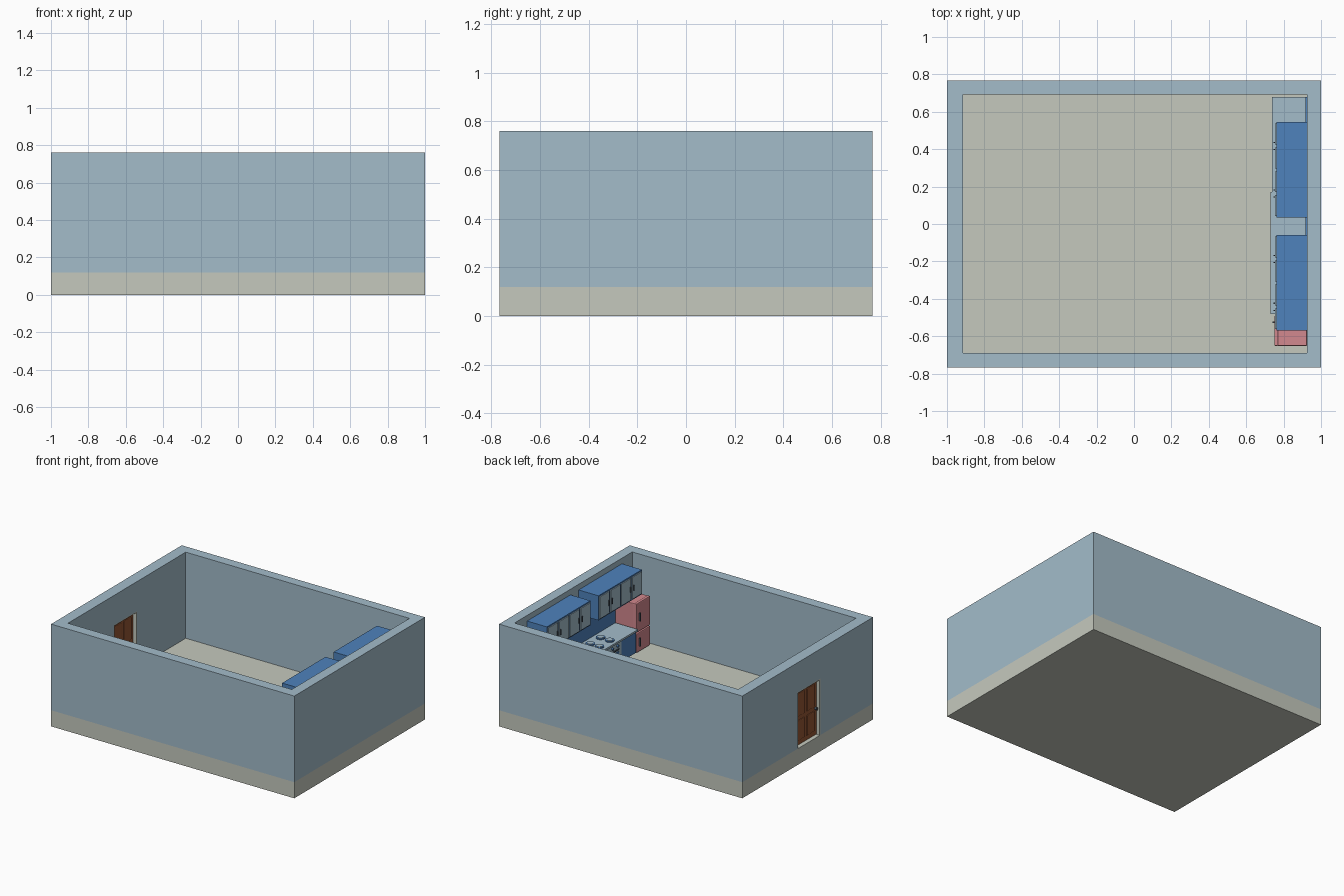
import bpy
import bmesh
from mathutils import Matrix, Vector

cube = bpy.data.objects.get("Cube")
if cube:
    bpy.data.objects.remove(cube, do_unlink=True)


def material(name, srgb):
    rgb = [(c / 255 / 12.92) if c < 11 else ((c / 255 + 0.055) / 1.055) ** 2.4 for c in srgb]
    m = bpy.data.materials.new(name)
    m.use_nodes = True
    m.diffuse_color = (*rgb, 1)
    m.node_tree.nodes["Principled BSDF"].inputs["Base Color"].default_value = (*rgb, 1)
    return m


pale_blue = material("pale_blue", (163, 188, 202))
cream = material("cream", (197, 201, 190))
blue = material("cabinet_blue", (78, 130, 188))
pink = material("fridge_pink", (210, 136, 142))
brown = material("door_brown", (148, 86, 52))
dark = material("dark_metal", (70, 80, 92))


def finish(name, bm, mat):
    mesh = bpy.data.meshes.new(name)
    bm.to_mesh(mesh)
    bm.free()
    mesh.materials.append(mat)
    obj = bpy.data.objects.new(name, mesh)
    bpy.context.collection.objects.link(obj)
    return obj


def box(name, x, y, z, mat, bevel=0):
    """Box from (low, high) pairs on each axis."""
    bm = bmesh.new()
    bmesh.ops.create_cube(bm, size=1)
    size = Vector((x[1] - x[0], y[1] - y[0], z[1] - z[0]))
    mid = Vector((x[0] + x[1], y[0] + y[1], z[0] + z[1])) / 2
    bmesh.ops.transform(bm, matrix=Matrix.Translation(mid) @ Matrix.Diagonal((*size, 1)), verts=bm.verts)
    if bevel:
        bmesh.ops.bevel(bm, geom=bm.edges[:], offset=bevel, segments=2, affect="EDGES", profile=0.5)
    return finish(name, bm, mat)


def disc(name, centre, radius, depth, mat, sideways=False):
    bm = bmesh.new()
    turn = Matrix.Rotation(1.5708, 4, "Y") if sideways else Matrix()
    bmesh.ops.create_cone(bm, cap_ends=True, segments=16, radius1=radius, radius2=radius,
                          depth=depth, matrix=Matrix.Translation(centre) @ turn)
    return finish(name, bm, mat)


def cut(target, cutter):
    cutter.hide_render = True
    mod = target.modifiers.new("cut", "BOOLEAN")
    mod.operation = "DIFFERENCE"
    mod.object = cutter
    bpy.context.view_layer.objects.active = target
    bpy.ops.object.modifier_apply(modifier=mod.name)
    bpy.data.objects.remove(cutter, do_unlink=True)


# Room shell: floor slab and four walls with a doorway
FLOOR, TOP, WALL = 0.12, 0.76, 0.925
box("floor", (-1, 1), (-0.767, 0.767), (0, FLOOR), cream)
walls = box("walls", (-1, 1), (-0.767, 0.767), (FLOOR, TOP), pale_blue)
cut(walls, box("room_cutter", (-0.915, WALL), (-0.69, 0.693), (0, 1), pale_blue))
cut(walls, box("doorway_cutter", (-1.1, -0.8), (-0.15, 0.12), (0, 0.54), pale_blue))

# Door with jambs and four raised panels on both sides
for side, y in (("right", -0.15), ("left", 0.112)):
    box("door_jamb_" + side, (-1, -0.915), (y, y + 0.008), (FLOOR, 0.54), cream)
box("door_head", (-1, -0.915), (-0.142, 0.112), (0.532, 0.54), cream)
box("door_leaf", (-0.972, -0.943), (-0.142, 0.112), (FLOOR + 0.003, 0.532), brown)
for y in (-0.118, 0.0):
    for z, h in ((0.155, 0.15), (0.335, 0.17)):
        box("door_panel", (-0.978, -0.937), (y, y + 0.09), (z, z + h), brown, 0.005)
for x in (-0.98, -0.935):
    disc("door_knob", (x, -0.128, 0.32), 0.01, 0.02, dark, True)


def cabinet(name, front, y0, y1, z0, z1, doors):
    """Wall-mounted or standing carcass with a row of doors."""
    box(name + "_carcass", (front + 0.007, WALL), (y0, y1), (z0, z1), blue)
    step = (y1 - y0) / doors
    for i in range(doors):
        a = y0 + i * step
        box(name + "_door", (front, front + 0.008), (a + 0.008, a + step - 0.008),
            (z0 + 0.01, z1 - 0.01), pale_blue)
        # Handles sit where each pair of doors meets
        h = a + step - 0.022 if i % 2 == 0 else a + 0.016
        mid = (z0 + z1) / 2
        box(name + "_handle", (front - 0.008, front), (h, h + 0.006), (mid - 0.02, mid + 0.02), dark)


# Upper cabinets
cabinet("upper_cabinet_left", 0.755, 0.035, 0.545, 0.535, 0.718, 4)
cabinet("upper_cabinet_right", 0.755, -0.57, -0.06, 0.535, 0.718, 4)

# Base cabinets, worktop and splashback
cabinet("base_cabinet_left", 0.75, 0.17, 0.68, FLOOR + 0.02, 0.302, 4)
cabinet("base_cabinet_middle", 0.75, -0.02, 0.17, FLOOR + 0.02, 0.302, 2)
box("base_cabinet_right", (0.745, WALL), (-0.478, -0.3), (FLOOR + 0.02, 0.302), blue)
box("plinth", (0.77, WALL), (-0.478, 0.68), (FLOOR, FLOOR + 0.02), blue)
box("worktop_left", (0.737, WALL), (0.17, 0.68), (0.302, 0.316), pale_blue)
box("worktop_right", (0.731, WALL), (-0.48, 0.17), (0.302, 0.316), pale_blue)
box("splashback", (0.917, WALL), (-0.48, 0.68), (0.316, 0.535), blue)

# Sink set into the left worktop
box("sink_basin", (0.77, 0.87), (0.34, 0.52), (0.312, 0.319), blue)
box("tap_post", (0.888, 0.9), (0.424, 0.436), (0.316, 0.375), dark)
box("tap_spout", (0.83, 0.9), (0.424, 0.436), (0.37, 0.38), dark)

# Oven with window, handle, knobs and four hob rings
box("oven_body", (0.74, WALL), (-0.3, -0.02), (FLOOR + 0.02, 0.302), pale_blue)
box("oven_window", (0.735, 0.742), (-0.265, -0.055), (0.16, 0.235), blue)
box("oven_handle", (0.73, 0.738), (-0.26, -0.06), (0.25, 0.257), dark)
for i in range(4):
    disc("oven_knob", (0.736, -0.25 + i * 0.06, 0.28), 0.009, 0.014, blue, True)
for x in (0.785, 0.86):
    for y in (-0.225, -0.105):
        disc("hob_ring", (x, y, 0.319), 0.032, 0.008, blue)
        disc("hob_plate", (x, y, 0.322), 0.022, 0.008, pale_blue)

# Two-door fridge
box("fridge_body", (0.768, WALL), (-0.652, -0.49), (FLOOR, 0.493), pink, 0.005)
for name, z0, z1 in (("lower", 0.13, 0.272), ("upper", 0.28, 0.495)):
    box("fridge_door_" + name, (0.75, 0.771), (-0.652, -0.49), (z0, z1), pink, 0.006)
    mid = (z0 + z1) / 2
    box("fridge_handle_" + name, (0.741, 0.751), (-0.53, -0.521), (mid - 0.03, mid + 0.03), dark)
